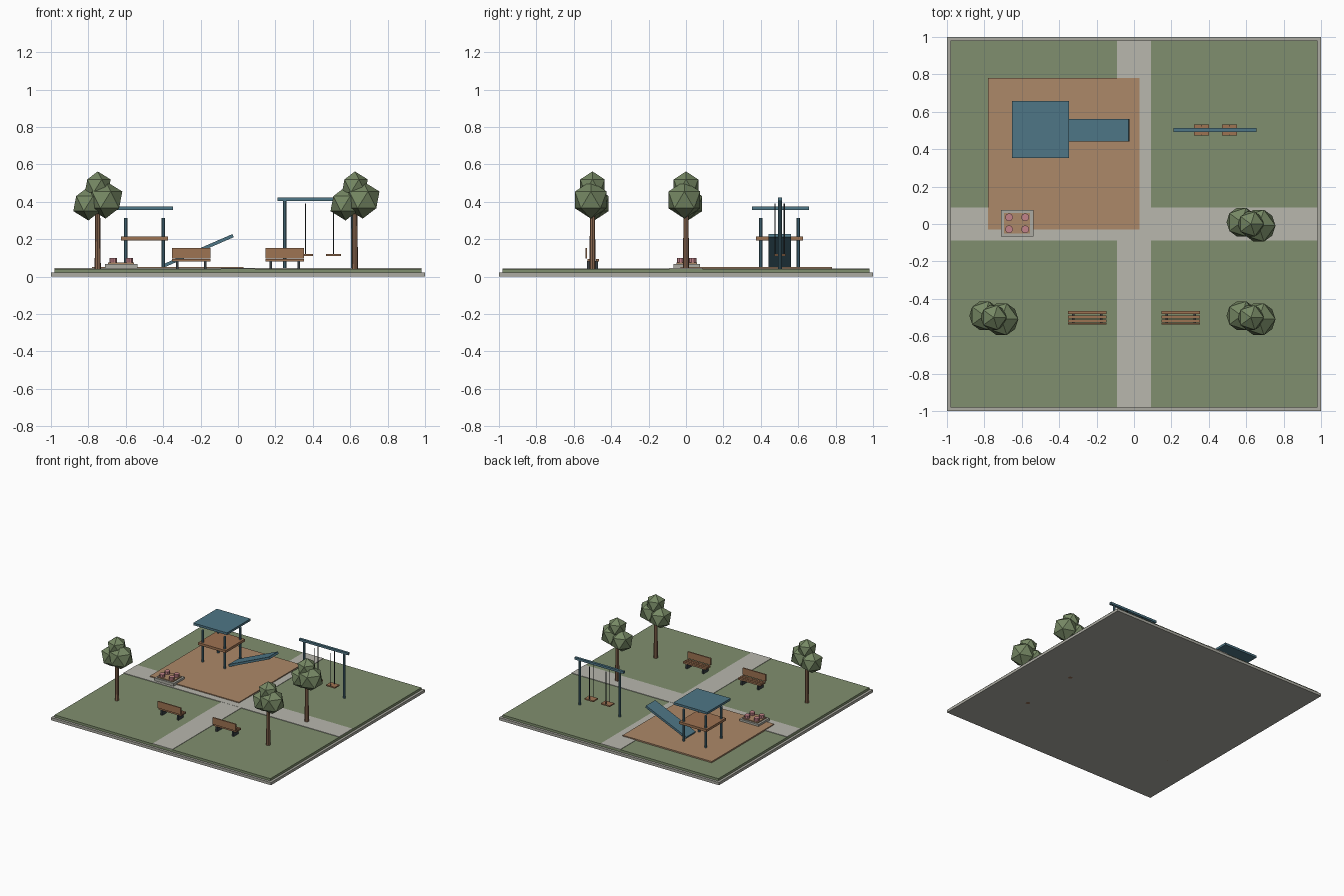
import bpy, math

if "Cube" in bpy.data.objects:
    bpy.data.objects.remove(bpy.data.objects["Cube"])

# ---------- colours ----------
def mat(name, r, g, b):
    lin = lambda c: ((c / 255 + 0.055) / 1.055) ** 2.4 if c > 10 else c / 255 / 12.92
    m = bpy.data.materials.new(name)
    m.diffuse_color = (lin(r), lin(g), lin(b), 1)
    m.use_nodes = True
    m.node_tree.nodes["Principled BSDF"].inputs["Base Color"].default_value = m.diffuse_color
    return m

GRASS = mat("grass green", 128, 143, 110)
STONE = mat("stone grey", 172, 171, 162)
PATH = mat("path grey", 184, 183, 174)
SAND = mat("sand brown", 172, 136, 104)
BLUE = mat("frame blue", 78, 118, 134)
LEAF = mat("leaf green", 118, 136, 100)
BARK = mat("bark brown", 142, 107, 82)
WOOD = mat("wood brown", 158, 115, 82)
DARK = mat("dark metal", 56, 64, 68)
PINK = mat("flower pink", 194, 132, 138)


# ---------- helpers ----------
def finish(name, m):
    o = bpy.context.object
    o.name = name
    o.data.materials.append(m)
    return o

def box(name, m, x, y, z, rot_y=0):
    """Box from (min, max) ranges on each axis."""
    c = [(a + b) / 2 for a, b in (x, y, z)]
    bpy.ops.mesh.primitive_cube_add(size=1, location=c, rotation=(0, rot_y, 0))
    o = finish(name, m)
    o.scale = [b - a for a, b in (x, y, z)]
    return o

def block(name, m, cx, cy, sx, sy, z0, z1):
    """Box from centre, half sizes and height range."""
    return box(name, m, (cx - sx, cx + sx), (cy - sy, cy + sy), (z0, z1))

def rod(name, m, x, y, z0, z1, r, r_top=None, sides=10):
    bpy.ops.mesh.primitive_cone_add(vertices=sides, radius1=r, radius2=r_top or r,
                                    depth=z1 - z0, location=(x, y, (z0 + z1) / 2))
    return finish(name, m)


# ---------- ground ----------
block("base_slab", STONE, 0, 0, 1, 1, 0, 0.022)
block("lawn", GRASS, 0, 0, 0.98, 0.98, 0.022, 0.041)
block("path_front_back", PATH, 0, 0, 0.09, 0.98, 0.03, 0.044)
block("path_left_right", PATH, 0, 0, 0.98, 0.087, 0.03, 0.045)
block("play_area", SAND, -0.375, 0.375, 0.405, 0.405, 0.03, 0.052)

# ---------- play tower ----------
for sx in (-1, 1):
    for sy in (-1, 1):
        rod("tower_post", BLUE, -0.5 + sx * 0.1, 0.5 + sy * 0.1, 0.045, 0.312, 0.01)
block("tower_platform", WOOD, -0.5, 0.5, 0.125, 0.125, 0.193, 0.213)
block("tower_roof", BLUE, -0.5, 0.505, 0.153, 0.153, 0.357, 0.375)
box("slide", BLUE, (-0.41, -0.01), (0.442, 0.562), (0.13, 0.148), rot_y=-0.41)

# ---------- swing ----------
block("swing_beam", BLUE, 0.433, 0.503, 0.223, 0.01, 0.405, 0.423)
for x in (0.25, 0.615):
    rod("swing_post", BLUE, x, 0.503, 0.04, 0.41, 0.01)
for x in (0.36, 0.51):
    block("swing_seat", WOOD, x, 0.503, 0.04, 0.03, 0.111, 0.121)
    for sy in (-1, 1):
        rod("swing_rope", DARK, x, 0.5 + sy * 0.025, 0.118, 0.39, 0.003, sides=6)

# ---------- benches ----------
for cx in (-0.25, 0.25):
    for y in (-0.474, -0.497, -0.519):
        block("bench_seat_slat", WOOD, cx, y, 0.104, 0.0085, 0.08, 0.094)
    block("bench_backrest", WOOD, cx, -0.533, 0.104, 0.005, 0.096, 0.152)
    for sx in (-1, 1):
        block("bench_leg", DARK, cx + sx * 0.075, -0.5, 0.007, 0.03, 0.04, 0.082)

# ---------- trees ----------
# crown blobs: offset x, offset y, height, radius
CROWN = [(0.042, -0.009, 0.41, 0.1), (-0.05, 0.01, 0.39, 0.09), (0.0, 0.0, 0.485, 0.077)]
for tx, ty in ((-0.75, -0.5), (0.625, 0), (0.625, -0.5)):
    rod("tree_trunk", BARK, tx, ty, 0.0, 0.36, 0.017, 0.013, sides=8)
    for dx, dy, z, r in CROWN:
        bpy.ops.mesh.primitive_ico_sphere_add(subdivisions=1, radius=r,
                                              location=(tx + dx, ty + dy, z))
        finish("tree_crown", LEAF)

# ---------- flower bed ----------
block("planter", STONE, -0.625, 0.004, 0.087, 0.071, 0.045, 0.068)
block("planter_soil", SAND, -0.625, 0.004, 0.07, 0.056, 0.06, 0.076)
for sx in (-1, 1):
    for sy in (-1, 1):
        rod("flower", PINK, -0.625 + sx * 0.043, 0.004 + sy * 0.032, 0.07, 0.099, 0.021, sides=10)
